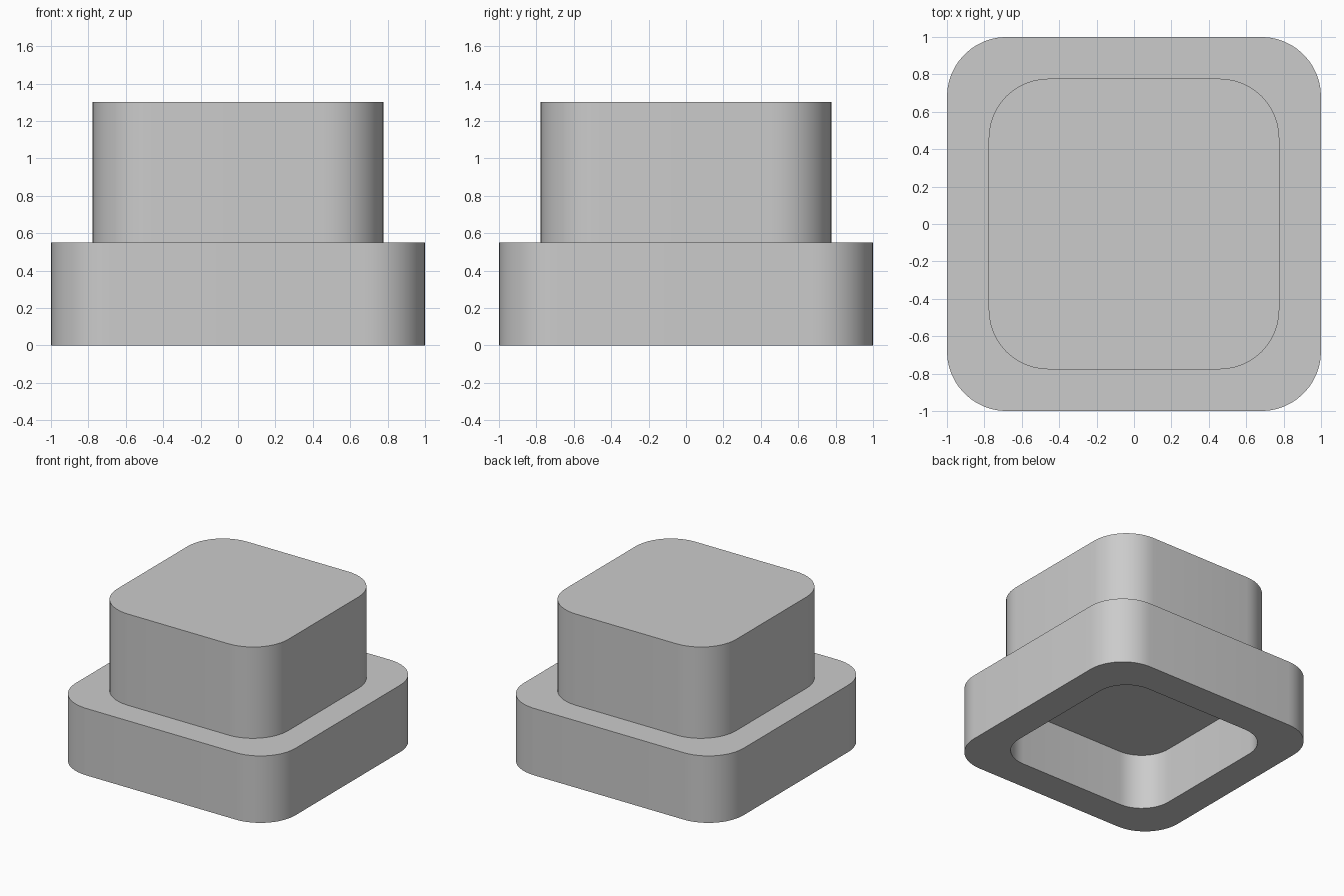
import bpy, bmesh, math

cube = bpy.data.objects.get("Cube")
if cube:
    bpy.data.objects.remove(cube)

grey = bpy.data.materials.new("plain grey")
grey.use_nodes = True
colour = (0.6, 0.6, 0.6, 1)
grey.diffuse_color = colour
grey.node_tree.nodes["Principled BSDF"].inputs["Base Color"].default_value = colour


def outline(half, radius, steps=12):
    """Points of a rounded square, counter-clockwise."""
    points = []
    for corner in range(4):
        mid = math.radians(45 + 90 * corner)
        reach = (half - radius) * math.sqrt(2)
        for i in range(steps + 1):
            a = math.radians(90 * corner + 90 * i / steps)
            points.append((reach * math.cos(mid) + radius * math.cos(a),
                           reach * math.sin(mid) + radius * math.sin(a)))
    return points


def stepped_block(name, rings):
    """Join successive (half, radius, z) rings and cap both ends."""
    bm = bmesh.new()
    loops = [[bm.verts.new((x, y, z)) for x, y in outline(half, radius)]
             for half, radius, z in rings]
    for low, high in zip(loops, loops[1:]):
        for i in range(len(low)):
            j = (i + 1) % len(low)
            bm.faces.new((low[i], low[j], high[j], high[i]))
    bm.faces.new(loops[0][::-1])
    bm.faces.new(loops[-1])
    bmesh.ops.recalc_face_normals(bm, faces=bm.faces)
    mesh = bpy.data.meshes.new(name)
    bm.to_mesh(mesh)
    bm.free()
    mesh.materials.append(grey)
    obj = bpy.data.objects.new(name, mesh)
    bpy.context.collection.objects.link(obj)
    bpy.ops.object.select_all(action='DESELECT')
    obj.select_set(True)
    bpy.context.view_layer.objects.active = obj
    bpy.ops.object.shade_smooth_by_angle(angle=math.radians(30))
    return obj


# One solid: recess ceiling, recess wall, wide base, narrower upper block
stepped_block("stepped_cap", [
    (0.735, 0.26, 0.46),
    (0.735, 0.26, 0.0),
    (1.0, 0.32, 0.0),
    (1.0, 0.32, 0.55),
    (0.777, 0.32, 0.55),
    (0.777, 0.32, 1.3),
])
